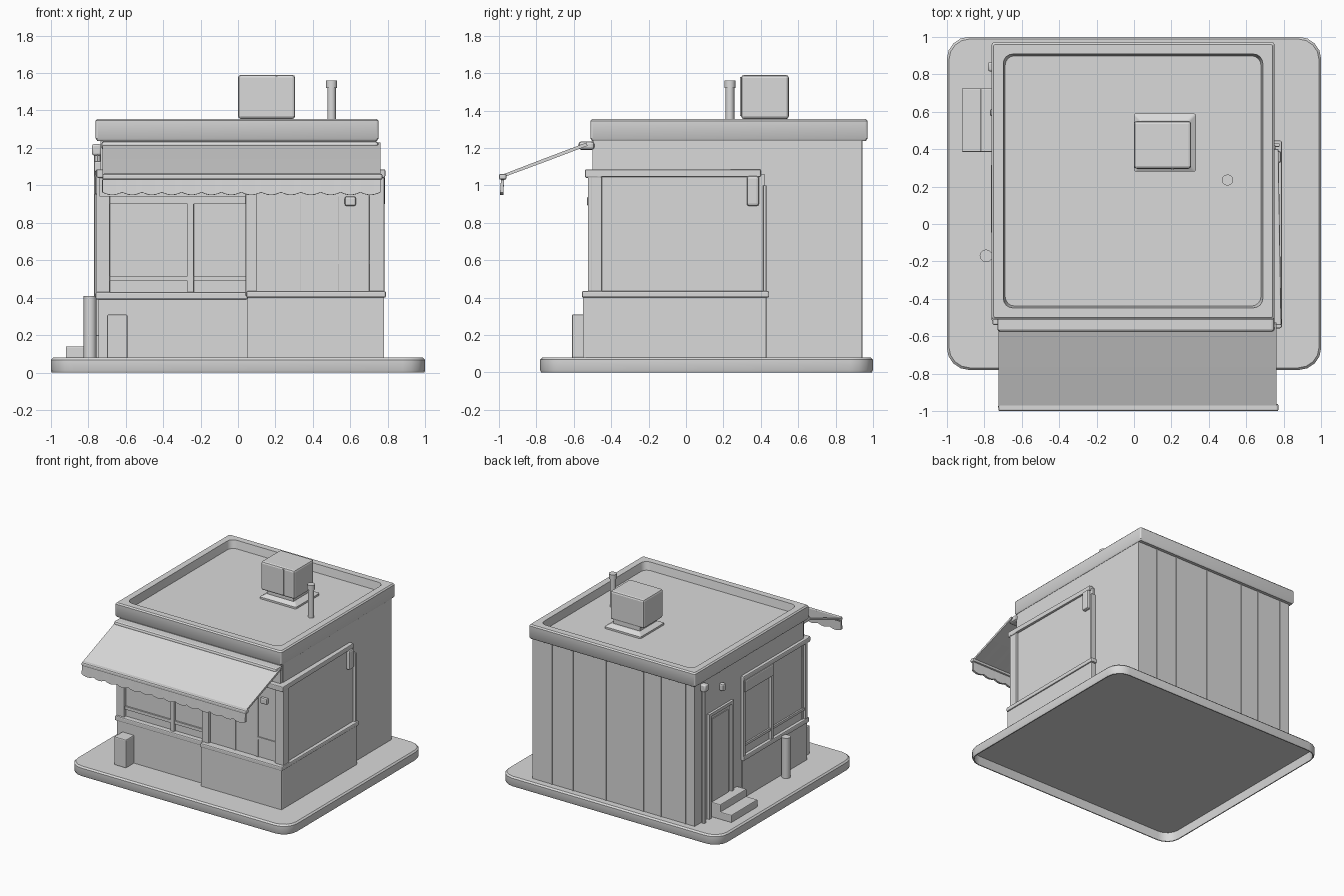
import bpy, bmesh, math

cube = bpy.data.objects.get("Cube")
if cube:
    bpy.data.objects.remove(cube, do_unlink=True)

grey = bpy.data.materials.new("plain grey")
grey.use_nodes = True
grey.diffuse_color = (0.7, 0.7, 0.7, 1)
grey.node_tree.nodes["Principled BSDF"].inputs["Base Color"].default_value = (0.7, 0.7, 0.7, 1)

FLOOR = 0.076  # parts on the slab start just under its top


def finish(name, bm, bevel=0.0):
    bmesh.ops.recalc_face_normals(bm, faces=bm.faces)
    mesh = bpy.data.meshes.new(name)
    bm.to_mesh(mesh)
    bm.free()
    mesh.materials.append(grey)
    obj = bpy.data.objects.new(name, mesh)
    bpy.context.collection.objects.link(obj)
    if bevel:
        mod = obj.modifiers.new("soft edges", "BEVEL")
        mod.width = bevel
        mod.segments = 2
    return obj


def box(name, x, y, z, bevel=0.0, taper=0.0):
    """Box between limits; taper pulls the back end of the +x face inward."""
    bm = bmesh.new()
    bmesh.ops.create_cube(bm, size=1)
    for v in bm.verts:
        pull = taper if v.co.x > 0 and v.co.y > 0 else 0
        v.co = [lo + (c + 0.5) * (hi - lo) for c, (lo, hi) in zip(v.co, (x, y, z))]
        v.co.x -= pull
    return finish(name, bm, bevel)


def cylinder(name, x, y, z0, z1, r, sides=12):
    bm = bmesh.new()
    bmesh.ops.create_cone(bm, cap_ends=True, segments=sides, radius1=r, radius2=r, depth=z1 - z0)
    bmesh.ops.translate(bm, verts=bm.verts, vec=(x, y, (z0 + z1) / 2))
    return finish(name, bm)


def loft(name, x, y, levels, segs=4):
    """Stack rounded rectangles; each level is (inset, height, corner radius)."""
    bm = bmesh.new()
    rings = []
    for inset, z, r in levels:
        ring = []
        x0, x1, y0, y1 = x[0] + inset + r, x[1] - inset - r, y[0] + inset + r, y[1] - inset - r
        for q, (cx, cy) in enumerate(((x1, y1), (x0, y1), (x0, y0), (x1, y0))):
            for i in range(segs + 1):
                a = (q + i / segs) * math.pi / 2
                ring.append(bm.verts.new((cx + r * math.cos(a), cy + r * math.sin(a), z)))
        rings.append(ring)
    n = len(rings[0])
    for a, b in zip(rings, rings[1:]):
        for i in range(n):
            bm.faces.new((a[i], a[(i + 1) % n], b[(i + 1) % n], b[i]))
    bm.faces.new(rings[0])
    bm.faces.new(rings[-1])
    return finish(name, bm)


# Ground slab, hollow underneath, and main walls
loft("base_slab", (-1, 1), (-0.78, 1),
     [(0.018, 0.072, 0.105), (0.014, 0, 0.108), (0.006, 0, 0.115), (0, 0.012, 0.12),
      (0, 0.068, 0.12), (0.012, 0.08, 0.11)])
box("main_walls", (-0.735, 0.74), (-0.475, 0.937), (FLOOR, 1.27))

# Parapet with sunken roof
loft("parapet_roof", (-0.76, 0.75), (-0.51, 0.97),
     [(0.008, 1.238, 0.01), (0, 1.25, 0.012), (0, 1.345, 0.012), (0.01, 1.355, 0.012),
      (0.062, 1.355, 0.05), (0.072, 1.29, 0.05)])

# Roof unit and vent pipe
loft("unit_flange", (0, 0.33), (0.28, 0.59), [(0, 1.28, 0.01), (0, 1.305, 0.01), (0.035, 1.325, 0.01)])
box("unit_foot", (0.04, 0.28), (0.32, 0.54), (1.3, 1.37))
box("roof_unit", (0, 0.305), (0.295, 0.55), (1.355, 1.59), 0.015)
box("unit_seam", (0.2, 0.212), (0.288, 0.3), (1.37, 1.58))
cylinder("vent_pipe", 0.5, 0.235, 1.28, 1.55, 0.023)
cylinder("vent_cap", 0.5, 0.235, 1.52, 1.56, 0.03)

# Front lower walls, sign board and trims
box("front_left_lower_wall", (-0.735, 0.05), (-0.505, -0.45), (FLOOR, 0.42))
box("front_right_lower_wall", (0.05, 0.78), (-0.55, -0.4), (FLOOR, 0.42))
box("front_left_sill", (-0.74, 0.05), (-0.515, -0.45), (0.39, 0.43), 0.008)
box("front_right_sill", (0.045, 0.787), (-0.557, -0.45), (0.4, 0.435), 0.008)
box("front_right_glass", (0.05, 0.76), (-0.502, -0.45), (0.41, 1.05))
box("sign_board", (-0.72, 0.735), (-0.5, -0.45), (1.06, 1.25))
box("front_trim", (-0.755, 0.785), (-0.54, -0.45), (1.04, 1.085), 0.008)
box("front_header", (-0.74, 0.77), (-0.51, -0.45), (0.94, 1.06))

# Front window frames
for i, (a, b, front) in enumerate(((-0.74, -0.685, -0.5), (-0.27, -0.235, -0.495),
                                   (0.04, 0.1, -0.525), (0.315, 0.335, -0.51),
                                   (0.52, 0.54, -0.51), (0.715, 0.78, -0.525))):
    box(f"front_mullion_{i}", (a, b), (front, -0.45), (0.41, 1.05), 0.005)
box("front_window_head", (-0.69, 0.05), (-0.495, -0.45), (0.9, 0.95))
box("front_window_rail", (-0.69, 0.05), (-0.488, -0.45), (0.49, 0.515))
box("front_window_low_rail", (0.53, 0.72), (-0.51, -0.45), (0.58, 0.6))
box("front_lamp", (0.57, 0.63), (-0.53, -0.48), (0.89, 0.94), 0.01)

# Left side: projecting wall and large display panel
box("left_lower_wall", (0.7, 0.781), (-0.54, 0.43), (FLOOR, 0.42), 0.006)
box("left_sill", (0.7, 0.79), (-0.555, 0.445), (0.4, 0.435), 0.008)
box("left_panel", (0.7, 0.765), (-0.52, 0.42), (0.42, 1.06), 0, 0.008)
box("left_panel_head", (0.7, 0.787), (-0.54, 0.4), (1.045, 1.085), 0.006, 0.015)
box("left_panel_back_frame", (0.7, 0.778), (0.412, 0.43), (0.42, 1.0), 0.004)
box("left_panel_front_frame", (0.7, 0.782), (-0.525, -0.505), (0.42, 1.06), 0.004)
box("left_lamp", (0.72, 0.785), (0.325, 0.39), (0.89, 1.05), 0.012)

# Right side: lower wall, window, door, steps, post, pipe
box("right_lower_wall", (-0.745, -0.7), (-0.505, 0.33), (FLOOR, 0.4))
box("right_sill", (-0.76, -0.7), (-0.515, 0.335), (0.39, 0.43), 0.008)
box("right_window_head", (-0.76, -0.7), (-0.52, 0.335), (1.045, 1.085), 0.008)
for i, y in enumerate((-0.5, -0.06, 0.305)):
    box(f"right_mullion_{i}", (-0.755, -0.7), (y, y + 0.03), (0.41, 1.06))
box("right_window_blind", (-0.765, -0.7), (-0.05, 0.32), (0.95, 1.05), 0.01)
box("right_window_rail", (-0.748, -0.7), (-0.48, 0.32), (0.5, 0.52))
for y in (0.455, 0.75):
    box("door_jamb", (-0.755, -0.7), (y, y + 0.025), (FLOOR, 0.94))
box("door_head", (-0.755, -0.7), (0.455, 0.775), (0.915, 0.94))
box("door_panel", (-0.741, -0.7), (0.51, 0.72), (0.2, 0.88))
box("door_lower_step", (-0.92, -0.73), (0.385, 0.725), (FLOOR, 0.14), 0.006)
box("door_upper_step", (-0.82, -0.73), (0.385, 0.725), (FLOOR, 0.2), 0.006)
box("door_lamp", (-0.77, -0.72), (0.575, 0.615), (1.07, 1.13), 0.012)
cylinder("drain_pipe", -0.75, 0.84, FLOOR, 1.2, 0.018, 8)
box("drain_head", (-0.78, -0.73), (0.815, 0.865), (1.16, 1.22), 0.01)
cylinder("side_post", -0.79, -0.17, FLOOR, 0.41, 0.034)
box("front_bin", (-0.7, -0.59), (-0.61, -0.5), (FLOOR, 0.31), 0.008)

# Back wall seams
for i, x in enumerate((0.56, 0.37, 0.07, -0.27, -0.43, -0.65)):
    box(f"back_seam_{i}", (x - 0.005, x + 0.005), (0.93, 0.943), (FLOOR, 1.24))

# Awning cloth with scalloped valance
bm = bmesh.new()
scallops, steps = 14, 6
count = scallops * steps
rows = []
for i in range(count + 1):
    t = i / count
    hem = 0.962 - 0.014 * abs(math.sin(math.pi * t * scallops))
    rows.append([bm.verts.new((-0.725 + t * 1.485, y, z)) for y, z in
                 ((-0.53, 1.22), (-0.76, 1.133), (-0.98, 1.05), (-0.985, hem))])
for a, b in zip(rows, rows[1:]):
    for j in range(3):
        bm.faces.new((a[j], b[j], b[j + 1], a[j + 1]))
awning = finish("awning_cloth", bm)
cloth = awning.modifiers.new("cloth thickness", "SOLIDIFY")
cloth.thickness = 0.018
cloth.offset = 0

# Awning roller and front bar
box("awning_roller", (-0.73, 0.75), (-0.575, -0.49), (1.19, 1.235), 0.015)
box("awning_front_bar", (-0.725, 0.772), (-1.0, -0.96), (1.03, 1.062), 0.01)

# Smooth rounded parts, sharp edges kept
bpy.ops.object.select_all(action="DESELECT")
for obj in bpy.context.collection.objects:
    if obj.type == "MESH" and obj.name.split("_")[0] in ("base", "vent", "drain", "side", "parapet"):
        obj.select_set(True)
        bpy.context.view_layer.objects.active = obj
bpy.ops.object.shade_smooth_by_angle(angle=math.radians(35))
